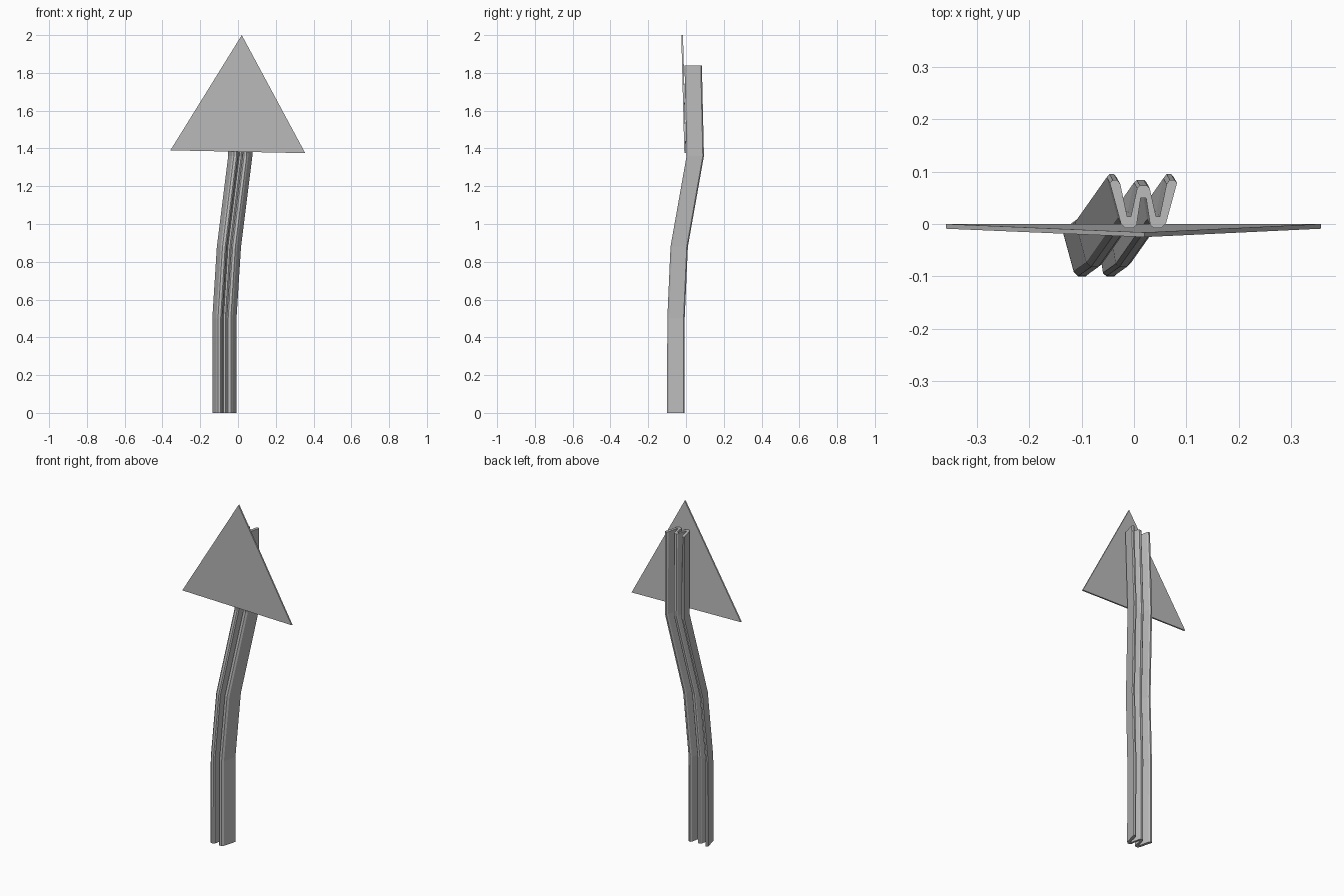
import bpy
import bmesh

cube = bpy.data.objects.get("Cube")
if cube:
    bpy.data.objects.remove(cube, do_unlink=True)

# Single bare-metal grey
grey = bpy.data.materials.new("metal grey")
grey.use_nodes = True
colour = (0.5, 0.5, 0.5, 1.0)
grey.diffuse_color = colour
grey.node_tree.nodes["Principled BSDF"].inputs["Base Color"].default_value = colour


def loft(name, rings):
    """Skin a list of equal-length closed rings and cap both ends."""
    bm = bmesh.new()
    loops = [[bm.verts.new(p) for p in ring] for ring in rings]
    n = len(loops[0])
    for a, b in zip(loops, loops[1:]):
        for i in range(n):
            j = (i + 1) % n
            bm.faces.new((a[i], a[j], b[j], b[i]))
    bm.faces.new(loops[0][::-1])
    bm.faces.new(loops[-1])
    bmesh.ops.recalc_face_normals(bm, faces=bm.faces[:])
    mesh = bpy.data.meshes.new(name)
    bm.to_mesh(mesh)
    bm.free()
    mesh.materials.append(grey)
    obj = bpy.data.objects.new(name, mesh)
    bpy.context.collection.objects.link(obj)
    return obj


# Post: folded W-section, half outline mirrored about its centre line
half = [(-0.005, 0.058), (-0.013, 0.006), (-0.020, 0.0), (-0.034, 0.0),
        (-0.043, 0.009), (-0.064, 0.086), (-0.059, 0.092), (-0.050, 0.092),
        (-0.044, 0.084), (-0.031, 0.022), (-0.024, 0.022), (-0.012, 0.076),
        (-0.007, 0.081)]
section = half + [(-x, y) for x, y in reversed(half)]

# Bent centre line of the post (x, y, z)
path = [(-0.072, -0.100, 0.0), (-0.072, -0.099, 0.50), (-0.048, -0.082, 0.88),
        (0.012, 0.003, 1.36), (0.018, -0.008, 1.84)]
loft("bent_post", [[(px + x, py + y, pz) for x, y in section]
                   for px, py, pz in path])

# Triangular sign plate, leaning slightly forward at the tip
front = [(-0.358, -0.009, 1.39), (0.356, -0.009, 1.375), (0.02, -0.025, 2.0)]
loft("sign_plate", [front, [(x, y + 0.009, z) for x, y, z in front]])
